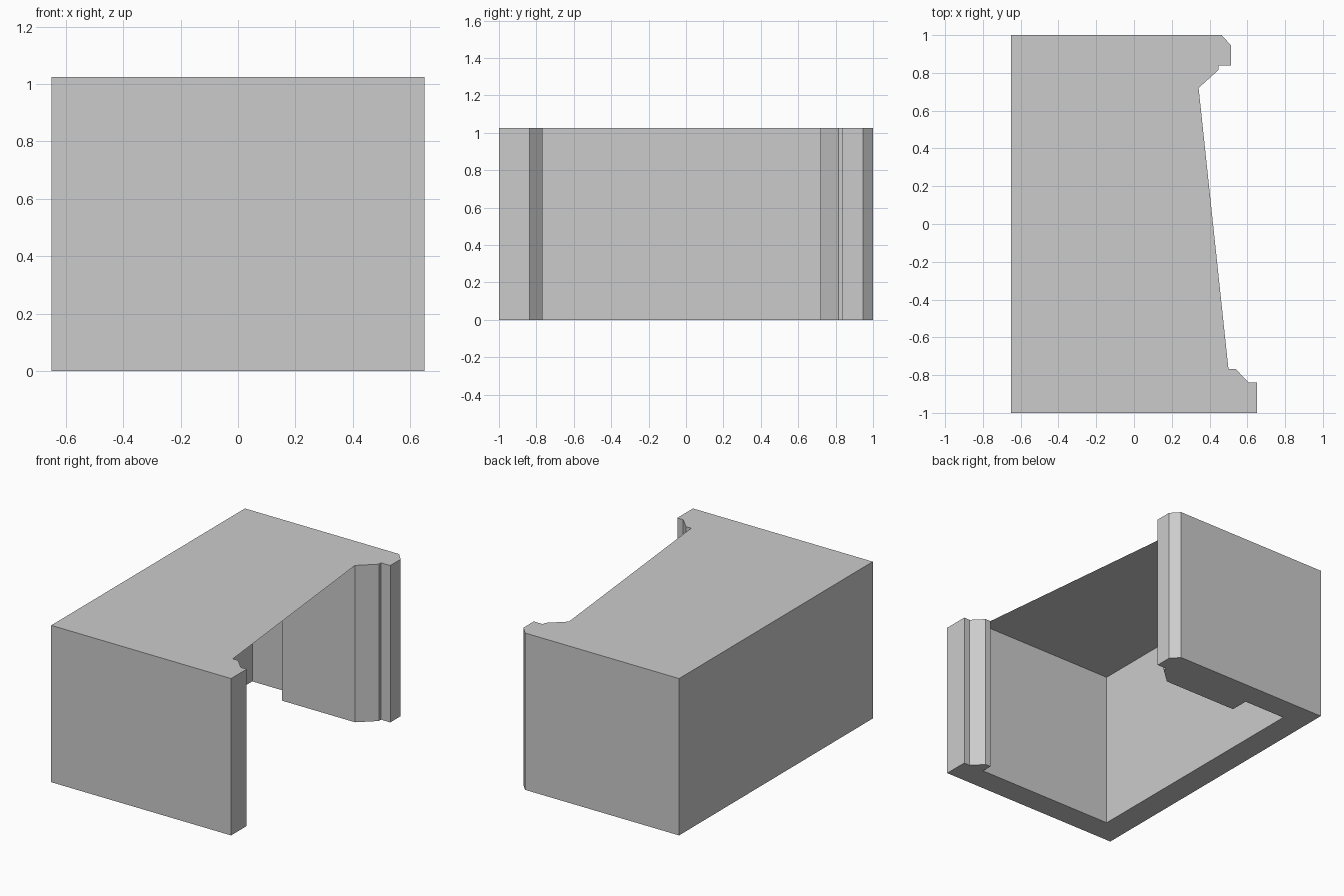
import bpy
import bmesh

cube = bpy.data.objects.get("Cube")
if cube:
    bpy.data.objects.remove(cube)

HEIGHT = 1.025

# Plain grey for the whole shell
grey = bpy.data.materials.new("plain_grey")
grey.use_nodes = True
grey.diffuse_color = (0.6, 0.6, 0.6, 1)
grey.node_tree.nodes["Principled BSDF"].inputs["Base Color"].default_value = (0.6, 0.6, 0.6, 1)


def add_object(name, bm):
    mesh = bpy.data.meshes.new(name)
    bm.to_mesh(mesh)
    bm.free()
    mesh.materials.append(grey)
    obj = bpy.data.objects.new(name, mesh)
    bpy.context.collection.objects.link(obj)
    return obj


def ring(bm, outline, z):
    return [bm.verts.new((x, y, z)) for x, y in outline]


# Plan outline, counter-clockwise, in named stretches
front_edge = [(-0.65, -1), (0.65, -1)]
front_jamb = [(0.65, -0.838), (0.607, -0.838), (0.538, -0.768), (0.5, -0.768)]
inner_walls = [(0.5, -0.838), (-0.485, -0.838), (-0.485, 0.84), (-0.185, 0.84), (-0.185, 0.72)]
back_jamb = [(0.342, 0.72), (0.447, 0.815), (0.447, 0.838), (0.514, 0.838), (0.514, 0.945), (0.464, 1)]
back_corner = [(-0.65, 1)]

# Walls: C-shaped plan raised to full height, closed underneath
bm = bmesh.new()
plan = front_edge + front_jamb + inner_walls + back_jamb + back_corner
low, high = ring(bm, plan, 0), ring(bm, plan, HEIGHT)
for i in range(len(plan)):
    j = (i + 1) % len(plan)
    bm.faces.new((low[i], low[j], high[j], high[i]))
bm.faces.new(low[::-1])
add_object("walls", bm)

# Roof: thin sheet over the walls with a slanted open side
bm = bmesh.new()
bm.faces.new(ring(bm, front_edge + front_jamb + back_jamb + back_corner, HEIGHT))
add_object("roof", bm)
